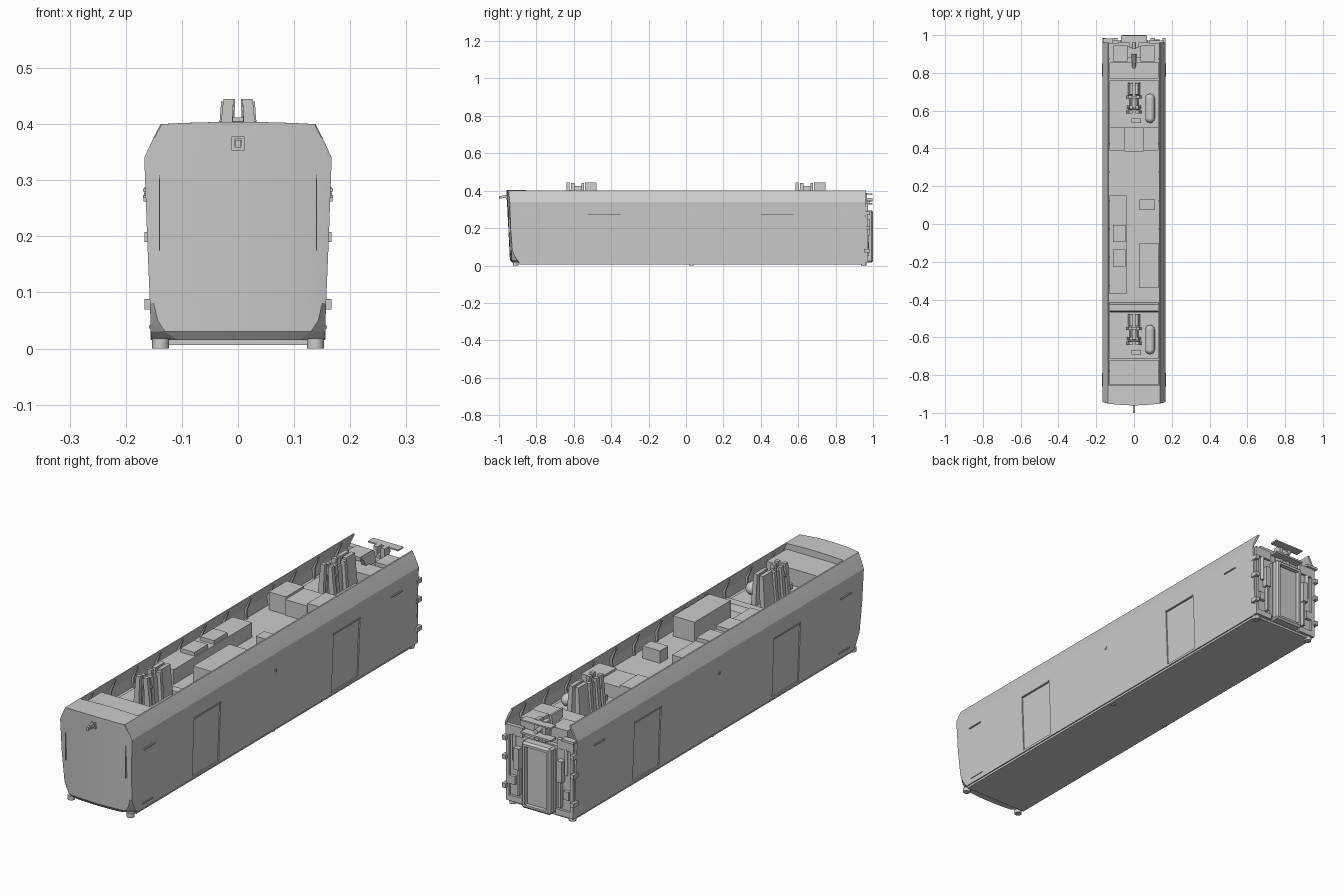
import bpy, bmesh, math
from mathutils import Vector

if "Cube" in bpy.data.objects:
    bpy.data.objects.remove(bpy.data.objects["Cube"])


def make(name, verts, faces):
    me = bpy.data.meshes.new(name)
    bm = bmesh.new()
    vs = [bm.verts.new(v) for v in verts]
    for f in faces:
        bm.faces.new([vs[i] for i in f])
    bmesh.ops.recalc_face_normals(bm, faces=bm.faces)
    bm.to_mesh(me)
    bm.free()
    ob = bpy.data.objects.new(name, me)
    bpy.context.collection.objects.link(ob)
    return ob


def taper(name, base, z0, top, z1):
    """Box whose base and top rectangles (x0, x1, y0, y1) may differ."""
    v = [(r[i], r[j], z) for r, z in ((base, z0), (top, z1))
         for i, j in ((0, 2), (1, 2), (1, 3), (0, 3))]
    return make(name, v, [(0, 1, 2, 3), (4, 5, 6, 7)] +
                [(i, (i + 1) % 4, (i + 1) % 4 + 4, i + 4) for i in range(4)])


def box(name, x0, x1, y0, y1, z0, z1):
    return taper(name, (x0, x1, y0, y1), z0, (x0, x1, y0, y1), z1)


def pair(name, x0, x1, y0, y1, z0, z1):
    for tag, a, b in (("right", x0, x1), ("left", -x1, -x0)):
        box(f"{name}_{tag}", a, b, y0, y1, z0, z1)


def prism(name, pts, y0, y1):
    """Extrude an (x, z) outline along y."""
    n = len(pts)
    v = [(x, y, z) for y in (y0, y1) for x, z in pts]
    return make(name, v, [range(n), range(n, 2 * n)] +
                [(i, (i + 1) % n, (i + 1) % n + n, i + n) for i in range(n)])


def rod(name, a, b, r, sides=16):
    a, b = Vector(a), Vector(b)
    bpy.ops.mesh.primitive_cylinder_add(vertices=sides, radius=r, depth=(b - a).length,
                                        location=(a + b) / 2)
    ob = bpy.context.object
    ob.rotation_euler = (b - a).to_track_quat('Z', 'Y').to_euler()
    ob.name = name
    bpy.ops.object.shade_smooth_by_angle(angle=math.radians(40))
    return ob


def cut(ob, cutter):
    m = ob.modifiers.new("cut", 'BOOLEAN')
    m.operation, m.solver, m.object = 'DIFFERENCE', 'EXACT', cutter
    cutter.hide_render = True
    cutter.hide_set(True)


# --- Car body: levels of (z, face half width, body half width, y of body edge)
levels = [(.015, .107, .155, -.890), (.03, .130, .1555, -.903), (.05, .143, .156, -.915),
          (.08, .150, .157, -.928), (.2, .156, .162, -.938), (.34, .161, .167, -.942),
          (.375, .149, .151, -.946), (.40, .136, .138, -.948)]
N, C = len(levels), 4
REAR = .962


def point(s, i, j):
    z, wf, wb, yb = levels[i]
    x = (wf if s == 0 else wb) * j / C
    zz = z + (.004 * (1 - (j / C) ** 2) if i == N - 1 else 0)
    y_face = -.960 + .5 * x * x + .05 * (.4 - z)
    if s == 0 and i == 0:
        y_face += .012
    y_ring = yb if abs(j) == C else y_face + .02
    return (x, (y_face, y_ring, REAR)[s], zz)


contour = ([(i, -C) for i in range(N)] + [(N - 1, j) for j in range(1 - C, C)] +
           [(i, C) for i in reversed(range(N))] + [(0, j) for j in range(C - 1, -C, -1)])
verts, index = [], {}
for s in range(3):
    for i in range(N):
        for j in range(-C, C + 1):
            if s == 0 or (i, j) in contour:
                index[s, i, j] = len(verts)
                verts.append(point(s, i, j))
faces = [tuple(index[2, i, j] for i, j in contour)]
for (a, b), (c, d) in zip(contour, contour[1:] + contour[:1]):
    for s in (0, 1):
        faces.append((index[s, a, b], index[s, c, d], index[s + 1, c, d], index[s + 1, a, b]))
for i in range(N - 1):
    for j in range(-C, C):
        faces.append((index[0, i, j], index[0, i, j + 1], index[0, i + 1, j + 1], index[0, i + 1, j]))
body = make("car_body", verts, faces)

# Open roof well, leaving thin side walls
FLOOR = .30
cut(body, prism("roof_well_cutter", [(-.155, FLOOR), (.155, FLOOR), (.160, .338), (.132, .394),
                                     (.132, .45), (-.132, .45), (-.132, .394), (-.160, .338)],
                -.855, 1.1))

# Recessed side doors
for s in (-1, 1):
    for y0, y1 in ((-.525, -.35), (.40, .575)):
        x = lambda z, d: s * (.155 + (z - .015) * .037 - d)
        cut(body, prism("door_cutter", [(x(.025, .005), .025), (x(.025, -.03), .025),
                                        (x(.27, -.03), .27), (x(.27, .005), .27)], y0, y1))
        z = .274
        box("door_rail", x(z, .003), x(z, -.003), y0, y1, .271, .276)

bpy.context.view_layer.objects.active = body
body.select_set(True)
bpy.ops.object.shade_smooth_by_angle(angle=math.radians(12))
body.select_set(False)

# Underside plate and feet
box("underside_plate", -.150, .150, -.89, .96, .006, .016)
for s in (-1, 1):
    for y in (-.91, .03, .95):
        r = .010 if y == .03 else .015
        rod("foot", (s * .138, y, .001 if r < .015 else 0), (s * .138, y, .018), r)

# Side handles and ribs inside the roof well
pair("front_upper_handle", .162, .169, -.86, -.79, .268, .273)
pair("front_lower_handle", .154, .159, -.86, -.79, .036, .041)
pair("rear_upper_handle", .162, .169, .78, .85, .280, .285)
pair("side_button", .162, .168, .012, .02, .262, .274)
for k in range(12):
    y = -.78 + k * .15
    for s in (-1, 1):
        prism("wall_rib", [(s * .148, FLOOR), (s * .157, FLOOR), (s * .161, .339),
                           (s * .134, .395), (s * .130, .390), (s * .15, .338)], y, y + .008)

# Front camera and grab bars
box("camera_plate", -.012, .012, -.962, -.95, .353, .378)
box("camera_arm", -.006, .006, -.985, -.95, .360, .374)
box("camera_head", -.005, .005, -1.0, -.98, .358, .372)
pair("front_grab_bar", .139, .141, -.948, -.935, .175, .31)

# Roof equipment
box("front_roof_cabinet", -.13, .13, -.852, -.72, FLOOR, .378)
taper("front_deck_step", (-.13, .13, -.465, -.415), FLOOR, (-.13, .13, -.46, -.425), .325)
box("left_long_cabinet", -.13, -.04, -.37, .15, FLOOR, .362)
for y in (-.225, -.095):
    box("cabinet_lid", -.11, -.045, y, y + .09, .36, .378)
box("right_long_cabinet", .03, .13, -.34, -.10, FLOOR, .385)
box("small_roof_box", .03, .11, .075, .13, FLOOR, .352)
box("middle_cabinet_left", -.13, -.05, .39, .51, FLOOR, .375)
box("middle_cabinet_centre", -.05, .05, .385, .51, FLOOR, .366)
box("middle_cabinet_right", .05, .13, .39, .51, FLOOR, .375)
box("rear_roof_cabinet", -.13, .13, .77, .855, FLOOR, .352)
pair("rear_equipment_box", .035, .11, .86, .945, FLOOR, .365)

# Current collector supports, tanks and small boxes on both decks
for y in (-.645, .58):
    box("deck_plate", -.13, .13, y - .07, y + .18, FLOOR - .002, .312)
    for s in (-1, 1):
        def fin(name, x0, x1, x2, x3, ya, yb, z1, lean=0):
            taper(name, (s * x0, s * x1, y + ya - lean, y + yb + lean), .31,
                  (s * x2, s * x3, y + ya, y + yb), z1)
        fin("collector_claw", .014, .040, .008, .026, .005, .022, .445)
        fin("collector_claw_rear", .014, .036, .008, .024, .030, .048, .440)
        fin("collector_link", .012, .024, .008, .016, .045, .09, .425)
        fin("collector_post", .016, .040, .010, .030, .085, .100, .440)
        fin("collector_arm", .010, .032, .005, .022, .105, .165, .445, .004)
    box("collector_cross_bar", -.028, .028, y + .085, y + .098, .40, .412)
    rod("collector_pin", (-.032, y + .03, .40), (.032, y + .03, .40), .006, 8)
    box("deck_box", -.012, .038, y - .045, y - .022, .31, .335)
    # capsule shaped air tank
    rod("air_tank", (.085, y - .02, .337), (.085, y + .085, .337), .025, 20)
    for e in (-.02, .085):
        bpy.ops.mesh.primitive_uv_sphere_add(segments=20, ring_count=10, radius=.025,
                                             location=(.085, y + e, .337))
        bpy.context.object.name = "air_tank_end"
        bpy.ops.object.shade_smooth_by_angle(angle=math.radians(40))

# Rear gangway with an inset door
gangway = box("gangway", -.068, .068, .955, 1.0, .016, .295)
bv = gangway.modifiers.new("bevel", 'BEVEL')
bv.width, bv.segments = .008, 1
cut(gangway, taper("gangway_cutter", (-.05, .05, .982, 1.02), .032, (-.05, .05, .982, 1.02), .277))
pair("gangway_side_rib", .066, .074, .955, .975, .03, .285)

# Coupling plates and rods above the gangway
box("coupler_upper_plate", -.07, .07, .962, .998, .380, .386)
box("coupler_lower_plate", -.07, .07, .962, .998, .326, .334)
pair("coupler_post", .008, .026, .935, .968, FLOOR, .388)
box("coupler_base", -.035, .035, .88, .94, FLOOR, .345)
rod("coupler_rod", (0, .93, .352), (0, .998, .352), .010, 12)
taper("coupler_spike", (-.012, .012, .84, .90), .345, (-.004, .004, .82, .90), .385)

# Rear end wall frames, lamps and brackets
pair("rear_corner_post", .142, .156, .955, .972, .02, .30)
pair("rear_top_sill", .08, .158, .955, .972, .295, .335)
pair("rear_bottom_sill", .075, .156, .955, .972, .016, .04)
pair("rear_lamp", .112, .138, .958, .976, .09, .125)
pair("rear_cable_box", .088, .112, .958, .985, .16, .25)
pair("rear_cable", .092, .101, .958, .978, .05, .165)
for z in (.07, .19, .27):
    pair("rear_side_lug", .150, .167, .952, .984, z, z + .018)
rod("rear_hose", (-.12, .967, .30), (-.12, .967, .19), .007, 10)
rod("rear_hose", (.12, .967, .30), (.12, .967, .19), .007, 10)
box("rear_left_marker", -.165, -.11, .955, .982, .335, .345)
